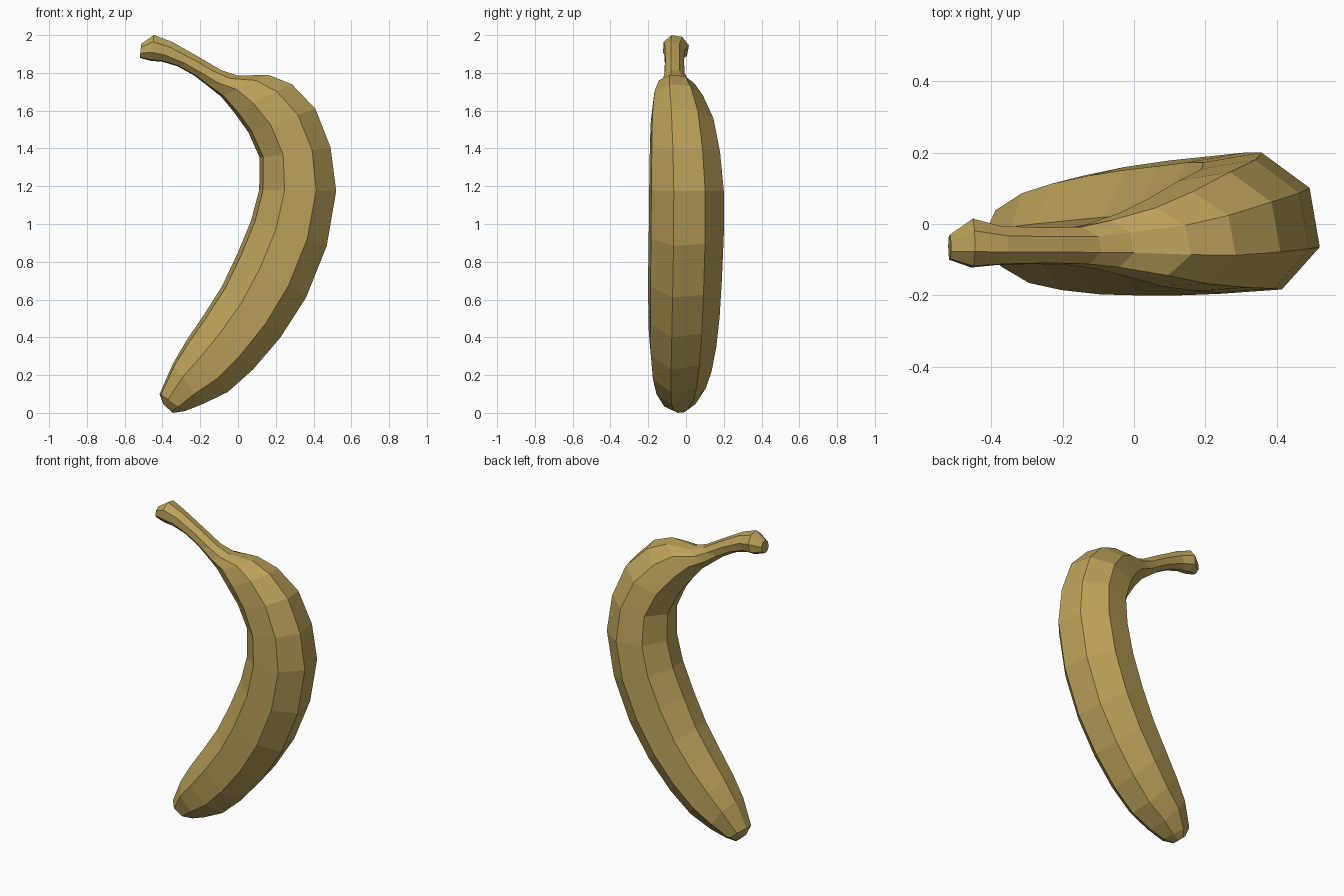
import bpy, bmesh

# Stations along the fruit: inner x, inner z, outer x, outer z, y min, y max
RINGS = [
    (-0.395, 0.045, -0.345, 0.0, -0.07, 0.01),
    (-0.415, 0.10, -0.28, 0.01, -0.12, 0.05),
    (-0.345, 0.26, -0.19, 0.045, -0.165, 0.105),
    (-0.275, 0.38, -0.055, 0.11, -0.185, 0.135),
    (-0.18, 0.52, 0.08, 0.23, -0.197, 0.16),
    (-0.085, 0.67, 0.225, 0.40, -0.2, 0.178),
    (0.0, 0.85, 0.36, 0.61, -0.2, 0.19),
    (0.07, 1.02, 0.47, 0.885, -0.197, 0.2),
    (0.112, 1.18, 0.52, 1.175, -0.195, 0.2),
    (0.115, 1.35, 0.49, 1.405, -0.192, 0.18),
    (0.055, 1.485, 0.41, 1.61, -0.188, 0.145),
    (-0.02, 1.59, 0.285, 1.74, -0.175, 0.09),
    (-0.09, 1.675, 0.16, 1.79, -0.15, 0.045),
    (-0.16, 1.73, 0.0, 1.785, -0.125, 0.01),
    (-0.23, 1.785, -0.09, 1.815, -0.115, -0.008),
    (-0.32, 1.835, -0.20, 1.88, -0.112, -0.01),
    (-0.405, 1.86, -0.35, 1.965, -0.115, -0.006),
    (-0.46, 1.863, -0.445, 2.0, -0.122, 0.015),
    (-0.52, 1.88, -0.512, 1.955, -0.1, -0.03),
]
# Uneven eight-sided section: (inner to outer, y min to y max)
SECTION = [(1, .33), (.93, .75), (.6, 1), (.2, .93),
           (0, .58), (.05, .25), (.33, 0), (.74, .03)]

bm = bmesh.new()
loops = []
for xi, zi, xo, zo, y0, y1 in RINGS:
    loops.append([bm.verts.new((xi + (xo - xi) * u, y0 + (y1 - y0) * v, zi + (zo - zi) * u))
                  for u, v in SECTION])

# Skin between stations, then close both ends
n = len(SECTION)
for a, b in zip(loops, loops[1:]):
    for i in range(n):
        j = (i + 1) % n
        bm.faces.new((a[i], a[j], b[j], b[i]))
bm.faces.new(loops[0][::-1])
bm.faces.new(loops[-1])
bmesh.ops.recalc_face_normals(bm, faces=bm.faces[:])

mesh = bpy.data.meshes.new("banana")
bm.to_mesh(mesh)
bm.free()
banana = bpy.data.objects.new("banana", mesh)
bpy.context.collection.objects.link(banana)

# Peel colour
peel = bpy.data.materials.new("peel")
peel.diffuse_color = (0.50, 0.36, 0.10, 1)
mesh.materials.append(peel)
